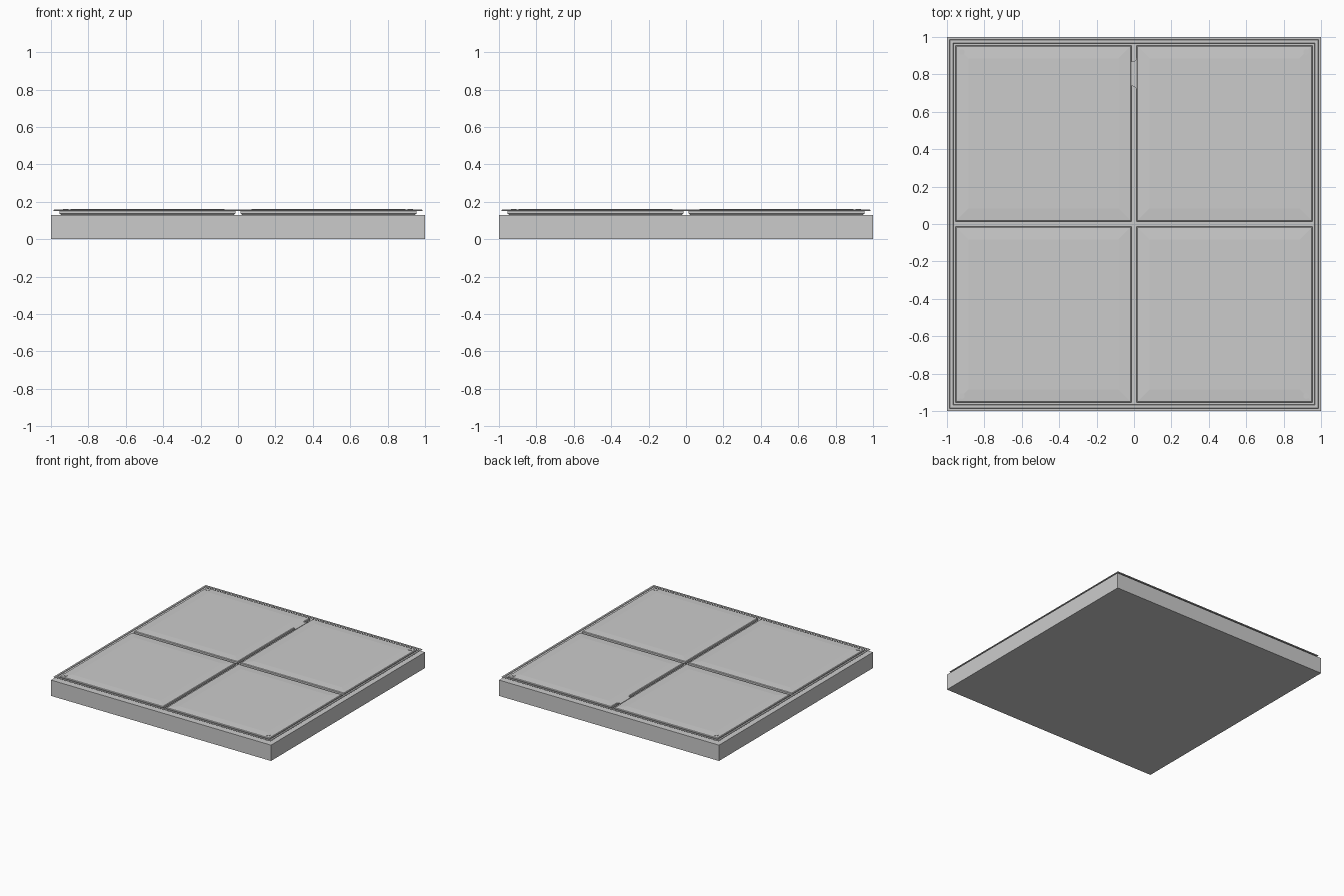
import bpy, bmesh

if "Cube" in bpy.data.objects:
    bpy.data.objects.remove(bpy.data.objects["Cube"])

def make_object(name, bm):
    bmesh.ops.recalc_face_normals(bm, faces=bm.faces[:])
    mesh = bpy.data.meshes.new(name)
    bm.to_mesh(mesh)
    bm.free()
    obj = bpy.data.objects.new(name, mesh)
    bpy.context.collection.objects.link(obj)
    return obj

def square_loft(name, cx, cy, profile, closed=False):
    """Loft square rings of (half size, height); closed makes a hollow frame."""
    bm = bmesh.new()
    rings = [[bm.verts.new((cx + sx * h, cy + sy * h, z))
              for sx, sy in ((-1, -1), (1, -1), (1, 1), (-1, 1))]
             for h, z in profile]
    pairs = list(zip(rings, rings[1:]))
    if closed:
        pairs.append((rings[-1], rings[0]))
    else:
        bm.faces.new(rings[0])
        bm.faces.new(rings[-1])
    for a, b in pairs:
        for i in range(4):
            j = (i + 1) % 4
            bm.faces.new((a[i], a[j], b[j], b[i]))
    return make_object(name, bm)

# Solid slab underneath
square_loft("base_slab", 0, 0, [(1.0, 0.0), (1.0, 0.13)])

# Thin raised trim running around the edge
square_loft("edge_trim", 0, 0,
            [(0.983, 0.15), (0.987, 0.154), (0.983, 0.158),
             (0.969, 0.158), (0.965, 0.154), (0.969, 0.15)], closed=True)

# Four chamfered panels with shallow raised centres, and a stud in each outer corner
panel = [(0.462, 0.13), (0.471, 0.138), (0.471, 0.153), (0.466, 0.157), (0.40, 0.161)]
for sx in (-1, 1):
    for sy in (-1, 1):
        square_loft("floor_panel", sx * 0.484, sy * 0.484, panel)
        bpy.ops.mesh.primitive_cylinder_add(vertices=16, radius=0.015, depth=0.012,
                                            location=(sx * 0.92, sy * 0.92, 0.156))
        bpy.context.object.name = "corner_stud"
        bpy.ops.object.shade_smooth_by_angle()

# Thin broken-edged patch bridging the gap between the back panels
bm = bmesh.new()
outline = [(-0.016, 0.74), (0.0, 0.735), (0.016, 0.72),
           (0.016, 0.885), (0.004, 0.872), (-0.016, 0.868)]
face = bm.faces.new([bm.verts.new((x, y, 0.151)) for x, y in outline])
extruded = bmesh.ops.extrude_face_region(bm, geom=[face], use_keep_orig=True)
for v in extruded["geom"]:
    if isinstance(v, bmesh.types.BMVert):
        v.co.z = 0.159
make_object("gap_patch", bm)
